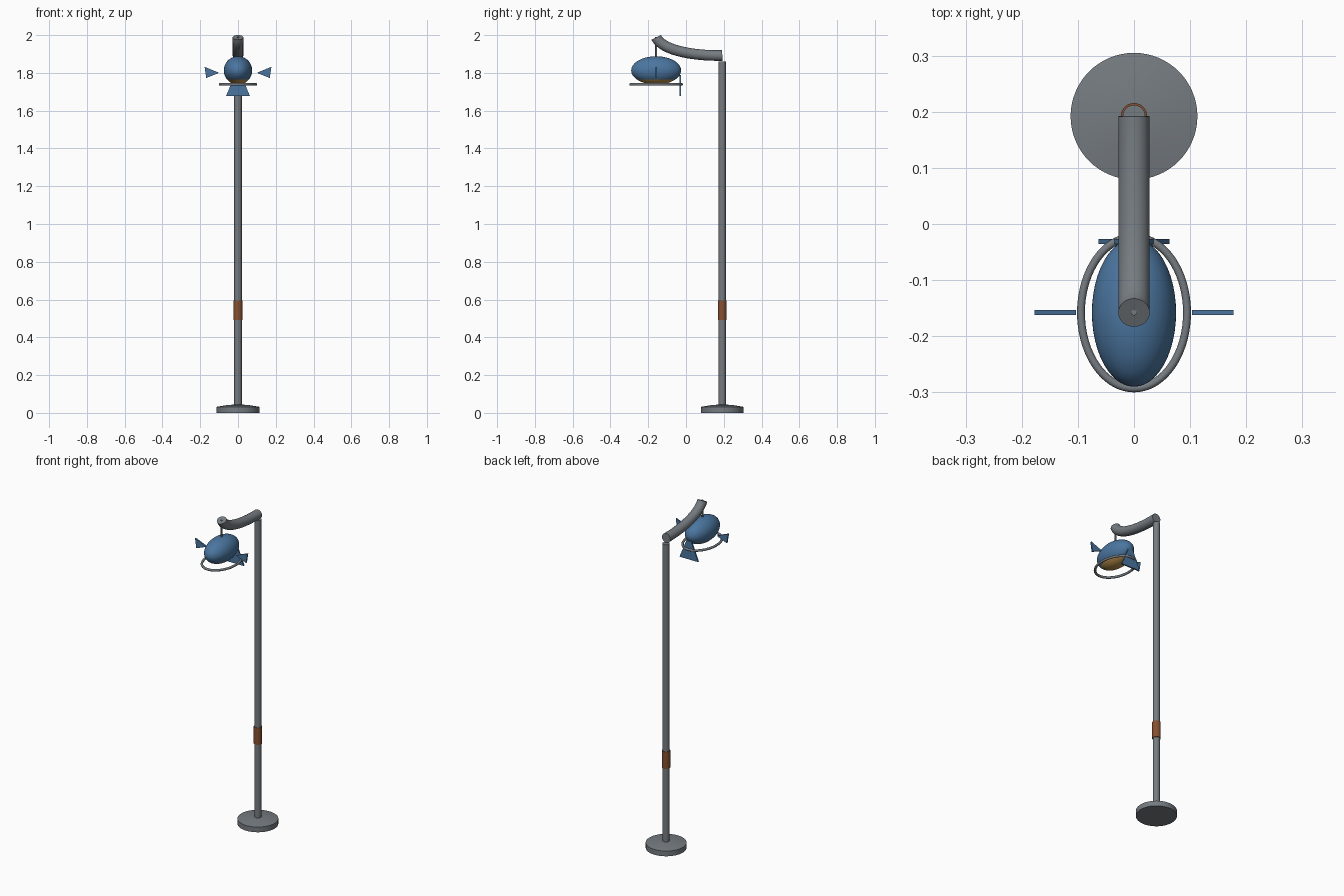
import bpy, bmesh, math
from mathutils import Vector

if "Cube" in bpy.data.objects:
    bpy.data.objects.remove(bpy.data.objects["Cube"])

POLE_Y, LAMP_Y, LAMP_Z = 0.192, -0.158, 1.813


def material(name, rgb):
    m = bpy.data.materials.new(name)
    m.diffuse_color = (*rgb, 1)
    m.use_nodes = True
    m.node_tree.nodes["Principled BSDF"].inputs["Base Color"].default_value = m.diffuse_color
    return m


GRAY = material("steel_gray", (0.18, 0.20, 0.22))
BLUE = material("lamp_blue", (0.07, 0.18, 0.35))
GOLD = material("warm_gold", (0.50, 0.28, 0.07))
COPPER = material("copper_brown", (0.24, 0.08, 0.03))


def finish(name, bm, mats, smooth=True):
    bmesh.ops.recalc_face_normals(bm, faces=bm.faces)
    me = bpy.data.meshes.new(name)
    bm.to_mesh(me)
    bm.free()
    for m in mats:
        me.materials.append(m)
    ob = bpy.data.objects.new(name, me)
    bpy.context.collection.objects.link(ob)
    if smooth:
        bpy.ops.object.select_all(action='DESELECT')
        bpy.context.view_layer.objects.active = ob
        ob.select_set(True)
        bpy.ops.object.shade_smooth_by_angle(angle=math.radians(35))
    return ob


def loft(name, rings, mat, closed=False):
    """Skin a list of rings; cap the ends or close the loop."""
    bm = bmesh.new()
    rows = [[bm.verts.new(p) for p in ring] for ring in rings]
    n = len(rows[0])
    pairs = list(zip(rows, rows[1:])) + ([(rows[-1], rows[0])] if closed else [])
    for a, b in pairs:
        for i in range(n):
            j = (i + 1) % n
            bm.faces.new((a[i], a[j], b[j], b[i]))
    if not closed:
        bm.faces.new(rows[0])
        bm.faces.new(rows[-1])
    return finish(name, bm, [mat])


def circle(c, u, v, r, n):
    return [c + r * (math.cos(a) * u + math.sin(a) * v)
            for a in (math.tau * i / n for i in range(n))]


X, Y, Z = Vector((1, 0, 0)), Vector((0, 1, 0)), Vector((0, 0, 1))


def turned(name, y, profile, mat, n=48):
    return loft(name, [circle(Vector((0, y, z)), X, Y, r, n) for r, z in profile], mat)


# Stand: base, pole, copper grip, hanging rod
turned("base", POLE_Y, [(0.113, 0), (0.113, 0.032), (0.06, 0.041), (0.022, 0.044)], GRAY, 64)
turned("pole", POLE_Y, [(0.02, 0.03), (0.02, 1.86)], GRAY)
turned("grip_band", POLE_Y, [(0.0235, 0.492), (0.0235, 0.595)], COPPER)
turned("hanging_rod", LAMP_Y, [(0.005, 1.87), (0.005, 1.991)], GRAY, 16)

# Curved arm swept along a Bezier path
P = [Vector((0, POLE_Y, 1.892)), Vector((0, 0.05, 1.89)),
     Vector((0, -0.122, 1.915)), Vector((0, LAMP_Y, 1.988))]
arm = []
for k in range(25):
    t = k / 24
    s = 1 - t
    c = s**3 * P[0] + 3 * s * s * t * P[1] + 3 * s * t * t * P[2] + t**3 * P[3]
    d = (s * s * (P[1] - P[0]) + 2 * s * t * (P[2] - P[1]) + t * t * (P[3] - P[2])).normalized()
    arm.append(circle(c, X, d.cross(X), 0.028, 32))
loft("curved_arm", arm, GRAY)

# Lamp head: ellipsoid with a gold lower bowl
bm = bmesh.new()
bmesh.ops.create_uvsphere(bm, u_segments=48, v_segments=32, radius=1)
for v in bm.verts:
    v.co = Vector((v.co.x * 0.075, v.co.y * 0.132 + LAMP_Y, v.co.z * 0.075 + LAMP_Z))
CUT = 1.765
bmesh.ops.bisect_plane(bm, geom=bm.verts[:] + bm.edges[:] + bm.faces[:],
                       plane_co=(0, 0, CUT), plane_no=(0, 0, 1))
for f in bm.faces:
    f.material_index = int(f.calc_center_median().z < CUT)
finish("lamp_head", bm, [BLUE, GOLD])

# Oval ring around the lamp
ring = []
for k in range(72):
    a = math.tau * k / 72
    c = Vector((0.0945 * math.cos(a), LAMP_Y + 0.135 * math.sin(a), 1.739))
    out = Vector((math.cos(a) / 0.0945, math.sin(a) / 0.135, 0)).normalized()
    ring.append(circle(c, out, Z, 0.007, 14))
loft("oval_ring", ring, GRAY, closed=True)


# Thin flat fins
def fin(name, outline, y, thickness=0.009):
    bm = bmesh.new()
    face = bm.faces.new([bm.verts.new((x, y - thickness / 2, z)) for x, z in outline])
    new = bmesh.ops.extrude_face_region(bm, geom=[face])["geom"]
    bmesh.ops.translate(bm, vec=(0, thickness, 0),
                        verts=[v for v in new if isinstance(v, bmesh.types.BMVert)])
    return finish(name, bm, [BLUE], smooth=False)


for side, s in (("left", -1), ("right", 1)):
    fin(side + "_fin", [(s * 0.103, 1.802), (s * 0.103, 1.799),
                        (s * 0.168, 1.773), (s * 0.177, 1.832)], LAMP_Y)
fin("back_fin", [(-0.063, 1.678), (0.063, 1.678), (0.016, 1.79), (-0.016, 1.79)], -0.031)
